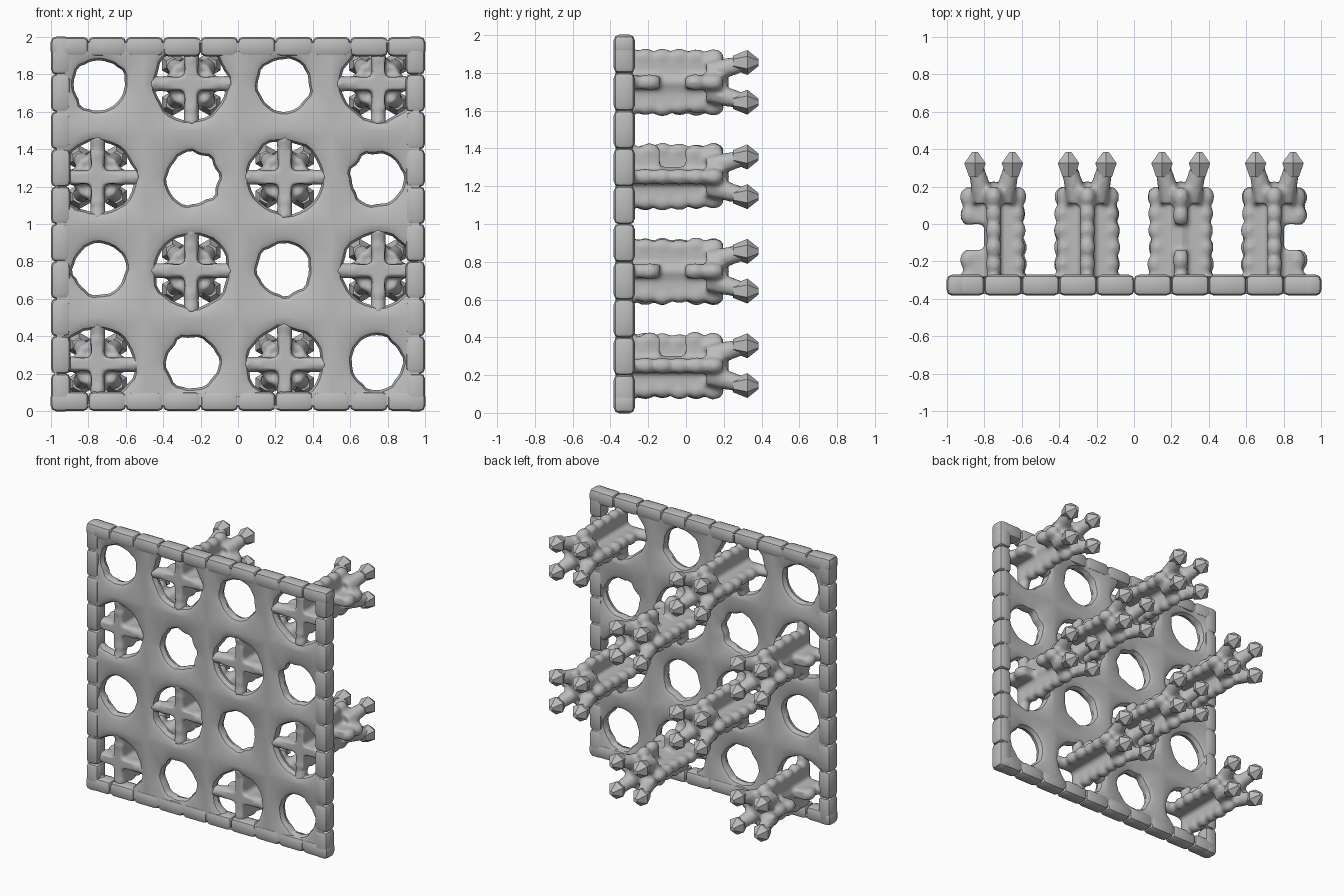
import bpy, bmesh, math, random
from mathutils import Matrix, Vector

random.seed(4)
if "Cube" in bpy.data.objects:
    bpy.data.objects.remove(bpy.data.objects["Cube"])

GREY = (0.5, 0.5, 0.5, 1)
grey = bpy.data.materials.new("plain grey")
grey.use_nodes = True
grey.diffuse_color = GREY
grey.node_tree.nodes["Principled BSDF"].inputs["Base Color"].default_value = GREY

MID = -0.327          # depth of the panel's middle plane
CELL = 0.25           # half size of one grid cell


def finish(bm, name, angle=40):
    bmesh.ops.recalc_face_normals(bm, faces=bm.faces)
    mesh = bpy.data.meshes.new(name)
    bm.to_mesh(mesh)
    bm.free()
    mesh.materials.append(grey)
    ob = bpy.data.objects.new(name, mesh)
    bpy.context.collection.objects.link(ob)
    bpy.ops.object.select_all(action="DESELECT")
    ob.select_set(True)
    bpy.context.view_layer.objects.active = ob
    bpy.ops.object.shade_smooth_by_angle(angle=math.radians(angle))
    return ob


def placed(center, size):
    return Matrix.Translation(center) @ Matrix.Diagonal((*size, 1))


def box(bm, center, size):
    return bmesh.ops.create_cube(bm, size=1, matrix=placed(center, size))["verts"]


def blob(bm, center, radii):
    bmesh.ops.create_icosphere(bm, subdivisions=2, radius=1, matrix=placed(center, radii))


def rod(bm, a, b, r1, r2, sides=8):
    a, b = Vector(a), Vector(b)
    turn = (b - a).to_track_quat("Z", "Y").to_matrix().to_4x4()
    bmesh.ops.create_cone(bm, cap_ends=True, segments=sides, radius1=r1, radius2=r2,
                          depth=(b - a).length, matrix=Matrix.Translation((a + b) / 2) @ turn)


def panel_cell(bm, cx, cz, radius, shift):
    """One square of the panel with a rounded, slightly uneven hole."""
    n = 32
    half = 0.046
    wobble = [random.uniform(-0.008, 0.008) for _ in range(n // 2)]
    # lip widening and depth from the front face to the back face
    profile = [(0.04, -half), (0.012, -half * 0.7), (0, 0), (0.012, half * 0.7), (0.04, half)]
    rings = [[] for _ in range(len(profile) + 2)]
    for i in range(n):
        a = 2 * math.pi * i / n
        c, s = math.cos(a), math.sin(a)
        k = CELL / max(abs(c), abs(s))
        x = max(-0.97, min(0.97, cx + c * k))
        z = max(0.03, min(1.97, cz + s * k))
        rings[0].append(bm.verts.new((x, MID - half, z)))
        rings[-1].append(bm.verts.new((x, MID + half, z)))
        r = radius + wobble[i // 2]
        ox, oz = cx - shift * math.copysign(1, cx), cz - shift * math.copysign(1, cz - 1)
        for ring, (grow, y) in zip(rings[1:-1], profile):
            ring.append(bm.verts.new((ox + c * (r + grow), MID + y, oz + s * (r + grow))))
    for p, q in zip(rings, rings[1:]):
        for i in range(n):
            j = (i + 1) % n
            bm.faces.new((p[i], p[j], q[j], q[i]))


def fin(bm, cx, cz, dx, dz, gap):
    """A ribbed fin reaching out from the peg's axis, optionally notched."""
    spans = [(-0.35, -0.14), (0.0, 0.19)] if gap else [(-0.35, 0.19)]
    thick = 0.07
    for y0, y1 in spans:
        size = (0.145 if dx else thick, y1 - y0, 0.145 if dz else thick)
        box(bm, (cx + dx * 0.0725, (y0 + y1) / 2, cz + dz * 0.0725), size)
        count = max(2, round((y1 - y0) / 0.09))
        for i in range(count):
            y = y0 + (y1 - y0) * (i + 0.5) / count
            reach = 0.13 + random.uniform(-0.008, 0.008)
            blob(bm, (cx + dx * reach, y, cz + dz * reach), (0.045, 0.058, 0.045))
    # root that ties the fin into the panel
    rod(bm, (cx + dx * 0.08, -0.3, cz + dz * 0.08),
        (cx + dx * 0.225, MID, cz + dz * 0.225), 0.04, 0.045)


def peg(cx, cz, gaps):
    bm = bmesh.new()
    rod(bm, (cx, -0.33, cz), (cx, 0.2, cz), 0.055, 0.055)
    for d in ((1, 0), (-1, 0), (0, 1), (0, -1)):
        fin(bm, cx, cz, *d, d in gaps)
    # tapering shoulder, then four splayed prong necks
    blob(bm, (cx, 0.16, cz), (0.1, 0.07, 0.1))
    for sx in (-1, 1):
        for sz in (-1, 1):
            rod(bm, (cx + sx * 0.05, 0.12, cz + sz * 0.05),
                (cx + sx * 0.1, 0.32, cz + sz * 0.105), 0.062, 0.042)
    ob = finish(bm, "peg")
    remesh = ob.modifiers.new("fuse", "REMESH")
    remesh.mode = "VOXEL"
    remesh.voxel_size = 0.014
    remesh.use_smooth_shade = True
    soften = ob.modifiers.new("soften", "SMOOTH")
    soften.factor = 0.5
    soften.iterations = 4


# Panel and pegs on a four by four checkerboard
panel = bmesh.new()
tips = bmesh.new()
notches = [{(-1, 0)}, set(), {(0, 1)}, {(1, 0)}]
for col in range(4):
    for row in range(4):
        cx, cz = (col - 1.5) * 0.5, 0.25 + row * 0.5
        if (col + row) % 2:
            panel_cell(panel, cx, cz, 0.14, 0.008)
            continue
        panel_cell(panel, cx, cz, 0.195, 0)
        peg(cx, cz, notches[col])
        # faceted spindle on the end of each prong
        for sx in (-1, 1):
            for sz in (-1, 1):
                x, z = cx + sx * 0.1, cz + sz * 0.105
                rod(tips, (x, 0.25, z), (x, 0.325, z), 0.036, 0.066, 6)
                rod(tips, (x, 0.325, z), (x, 0.385, z), 0.066, 0.018, 6)
bmesh.ops.remove_doubles(panel, verts=panel.verts, dist=0.0005)
finish(panel, "panel")
bmesh.ops.remove_doubles(tips, verts=tips.verts, dist=0.0005)
finish(tips, "prong_tips", 25)

# Scalloped rim made of rounded blocks
rim = bmesh.new()
edge = 0.948
for side in (-1, 1):
    for i in range(10):
        t = -0.9 + i * 0.2
        w = 0.104
        box(rim, (t, MID, 1 + side * edge), (0.205, 0.112, w))
        box(rim, (side * edge, MID, 1 + t), (w, 0.112, 0.205))
bmesh.ops.bevel(rim, geom=rim.edges[:], offset=0.03, segments=2, affect="EDGES", profile=0.5)
finish(rim, "rim", 35)
